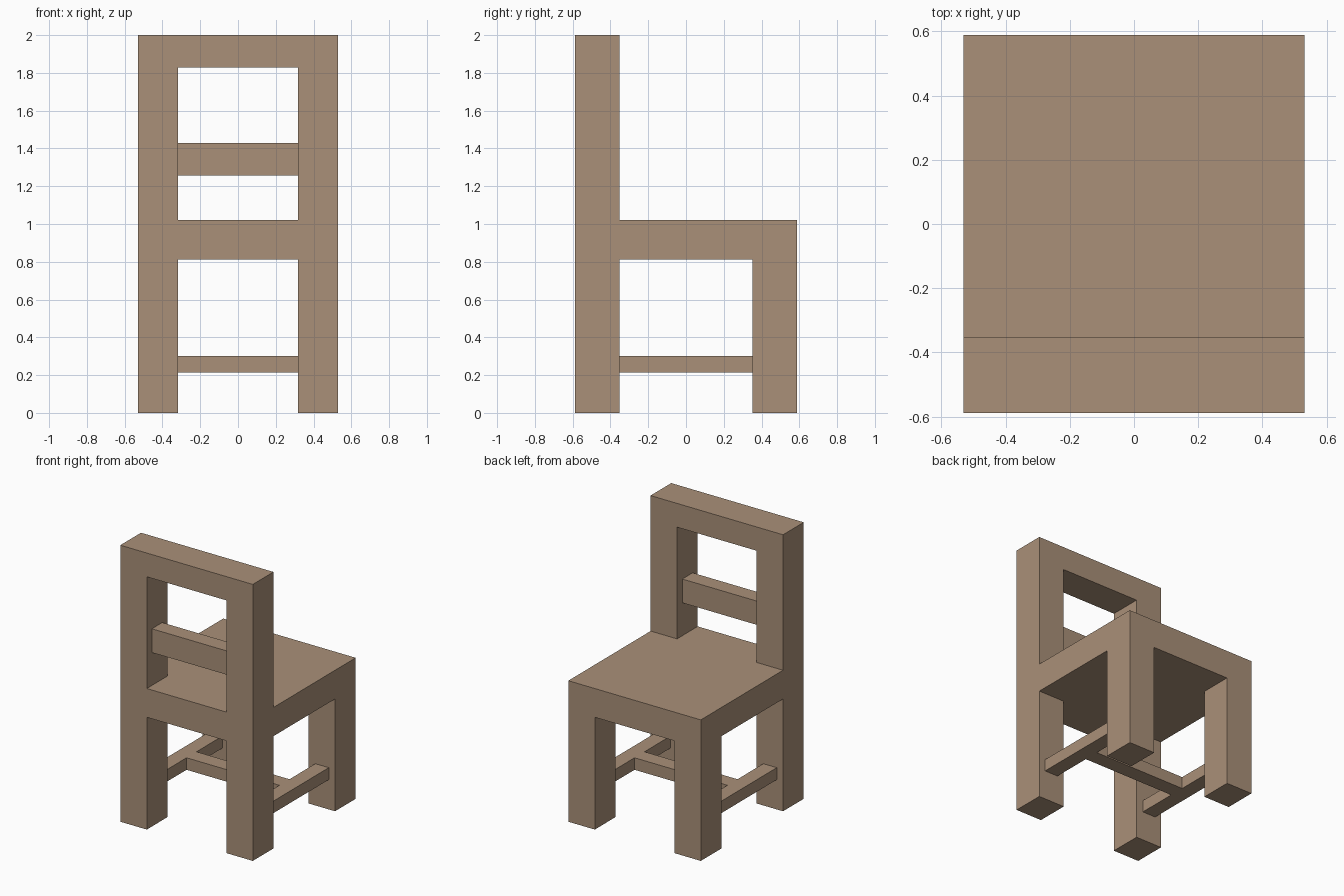
import bpy, bmesh

if "Cube" in bpy.data.objects:
    bpy.data.objects.remove(bpy.data.objects["Cube"])

wood = bpy.data.materials.new("wood")
wood.diffuse_color = (0.40, 0.28, 0.19, 1)
wood.use_nodes = True
wood.node_tree.nodes["Principled BSDF"].inputs["Base Color"].default_value = wood.diffuse_color


def add_object(name, bm, material=wood):
    bmesh.ops.recalc_face_normals(bm, faces=bm.faces)
    mesh = bpy.data.meshes.new(name)
    bm.to_mesh(mesh)
    bm.free()
    if material:
        mesh.materials.append(material)
    obj = bpy.data.objects.new(name, mesh)
    bpy.context.collection.objects.link(obj)
    return obj


def box(name, x, y, z, material=wood):
    bm = bmesh.new()
    bmesh.ops.create_cube(bm, size=1)
    for v in bm.verts:
        v.co = [r[1] if c > 0 else r[0] for c, r in zip(v.co, (x, y, z))]
    return add_object(name, bm, material)


# Main dimensions
HALF_W, HALF_D = 0.53, 0.588
LEG_X, LEG_Y = 0.318, 0.352            # inner faces of the legs
SEAT_BOTTOM, SEAT_TOP = 0.812, 1.02
RAIL_BOTTOM, TOP = 1.828, 2.0

# Frame: L-shaped side profile extruded across the width
profile = [(-HALF_D, 0), (HALF_D, 0), (HALF_D, SEAT_TOP),
           (-LEG_Y, SEAT_TOP), (-LEG_Y, TOP), (-HALF_D, TOP)]
bm = bmesh.new()
side = bm.faces.new([bm.verts.new((-HALF_W, y, z)) for y, z in profile])
ext = bmesh.ops.extrude_face_region(bm, geom=[side], use_keep_orig=True)
new_verts = [g for g in ext["geom"] if isinstance(g, bmesh.types.BMVert)]
bmesh.ops.translate(bm, verts=new_verts, vec=(2 * HALF_W, 0, 0))
frame = add_object("chair_frame", bm)

# Openings between the legs and in the backrest
cutters = [
    box("side_opening_cutter", (-1, 1), (-LEG_Y, LEG_Y), (-0.2, SEAT_BOTTOM), None),
    box("front_opening_cutter", (-LEG_X, LEG_X), (-1, 1), (-0.2, SEAT_BOTTOM), None),
    box("backrest_opening_cutter", (-LEG_X, LEG_X), (-1, -LEG_Y + 0.1),
        (SEAT_TOP, RAIL_BOTTOM), None),
]
for cutter in cutters:
    mod = frame.modifiers.new(cutter.name, "BOOLEAN")
    mod.operation = "DIFFERENCE"
    mod.solver = "EXACT"
    mod.object = cutter
    cutter.hide_render = True
    cutter.hide_set(True)

# Backrest slat, centred in the rear posts
box("back_slat", (-LEG_X, LEG_X), (-0.53, -0.412), (1.258, 1.43))

# H-shaped stretcher under the seat
STRETCHER_Z = (0.215, 0.302)
for label, s in (("left", -1), ("right", 1)):
    box(label + "_stretcher", sorted((s * 0.372, s * 0.48)),
        (-LEG_Y, LEG_Y), STRETCHER_Z)
box("cross_stretcher", (-0.372, 0.372), (-0.057, 0.057), STRETCHER_Z)
